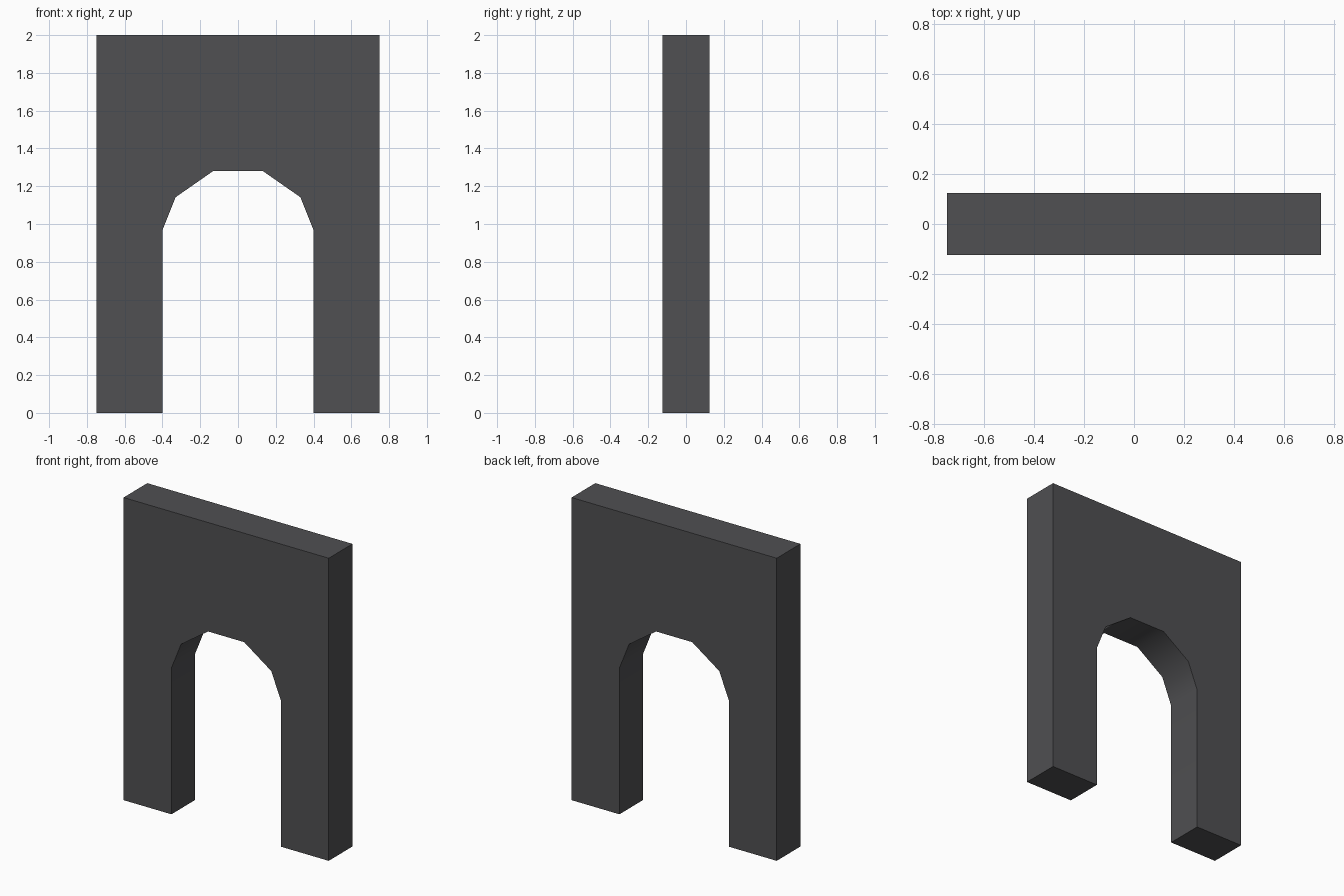
import bpy, bmesh, math

if "Cube" in bpy.data.objects:
    bpy.data.objects.remove(bpy.data.objects["Cube"])

HALF_DEPTH = 0.124

# Right half of the archway outline (x, z), mirrored for the left half
arch = [(0.4, 0.0), (0.4, 0.967), (0.33, 1.142), (0.132, 1.28)]
outer = [(-0.75, 0.0), (-0.75, 2.0), (0.75, 2.0), (0.75, 0.0)]
outline = outer + arch + [(-x, z) for x, z in reversed(arch)]

# Wall slab: one profile face extruded through the depth
bm = bmesh.new()
face = bm.faces.new([bm.verts.new((x, -HALF_DEPTH, z)) for x, z in outline])
ext = bmesh.ops.extrude_face_region(bm, geom=[face], use_keep_orig=True)
moved = [g for g in ext["geom"] if isinstance(g, bmesh.types.BMVert)]
bmesh.ops.translate(bm, verts=moved, vec=(0, 2 * HALF_DEPTH, 0))
bmesh.ops.recalc_face_normals(bm, faces=bm.faces)
mesh = bpy.data.meshes.new("arched_wall")
bm.to_mesh(mesh)
bm.free()

wall = bpy.data.objects.new("arched_wall", mesh)
bpy.context.collection.objects.link(wall)

# Dark grey stone
stone = bpy.data.materials.new("dark grey")
stone.diffuse_color = (0.08, 0.08, 0.085, 1)
stone.use_nodes = True
stone.node_tree.nodes["Principled BSDF"].inputs["Base Color"].default_value = stone.diffuse_color
mesh.materials.append(stone)

# Smooth arch underside, sharp corners
bpy.context.view_layer.objects.active = wall
wall.select_set(True)
bpy.ops.object.shade_smooth_by_angle(angle=math.radians(45))
